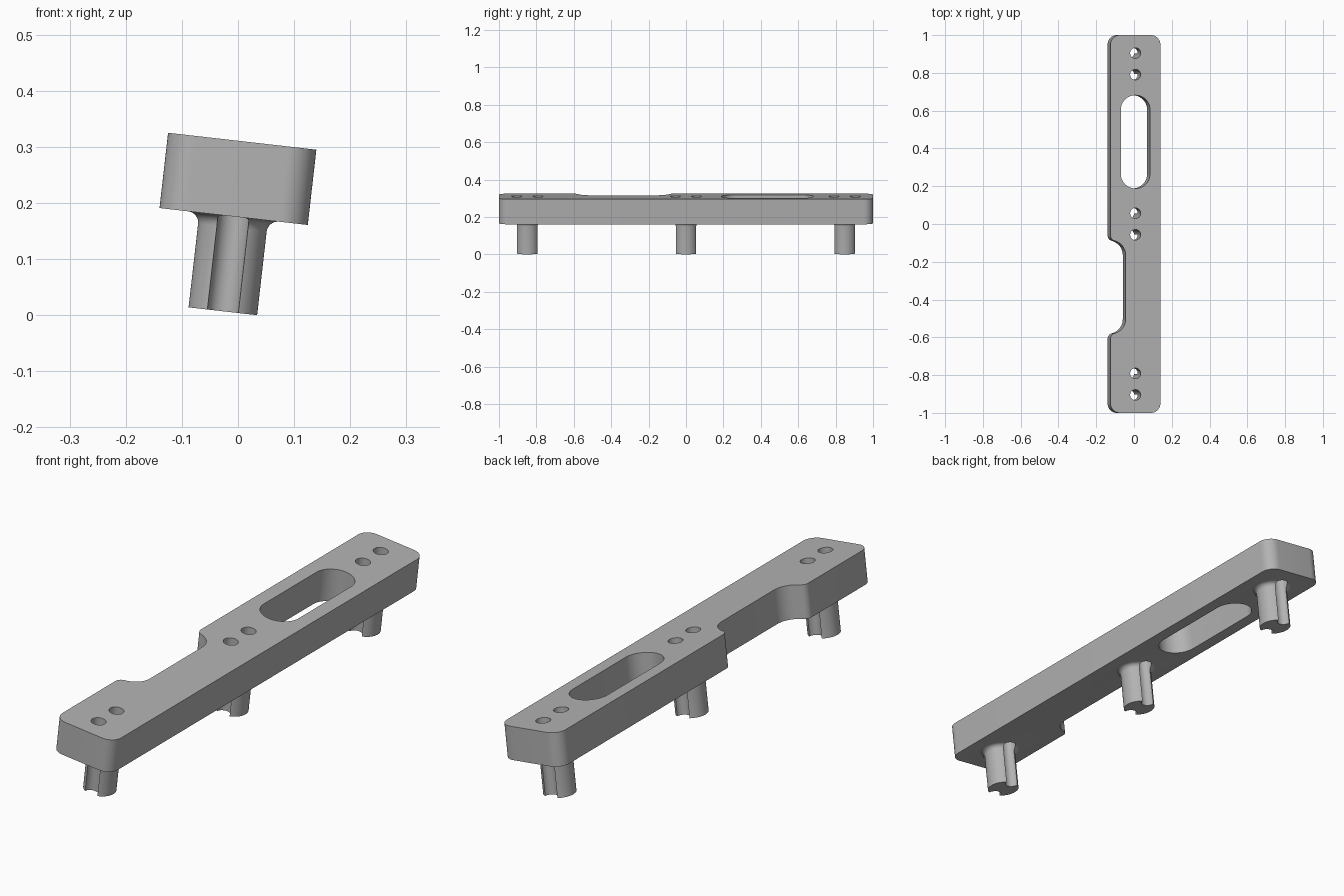
import bpy, bmesh
from math import pi, sin, cos, sqrt, radians, atan2
from mathutils import Vector

cube = bpy.data.objects.get("Cube")
if cube:
    bpy.data.objects.remove(cube, do_unlink=True)

LENGTH, HALF_W = 1.0, 0.133          # half length and half width of the bar
BASE, TOP = 0.170, 0.305             # underside and top of the bar
CORNER, SLOT_R, SLOT_HALF = 0.05, 0.078, 0.169
PEG_R, FLARE, HOLE_R, HOLE_OFF = 0.0615, 0.02, 0.028, 0.057
PEG_Y = (-0.848, 0.0, 0.848)
TILT = radians(6.5)

grey = bpy.data.materials.new("plain_grey")
grey.use_nodes = True
grey.diffuse_color = (0.45, 0.45, 0.45, 1)
grey.node_tree.nodes["Principled BSDF"].inputs["Base Color"].default_value = grey.diffuse_color


def arc(cx, cy, r, a0, a1, n=12):
    return [(cx + r * cos(a0 + (a1 - a0) * i / n),
             cy + r * sin(a0 + (a1 - a0) * i / n)) for i in range(n + 1)]


def prism(bm, outline, z0, z1):
    """Extrude a closed counter-clockwise outline from z0 to z1."""
    low = [bm.verts.new((x, y, z0)) for x, y in outline]
    high = [bm.verts.new((x, y, z1)) for x, y in outline]
    bm.faces.new(low[::-1])
    bm.faces.new(high)
    for i in range(len(low)):
        j = (i + 1) % len(low)
        bm.faces.new((low[i], low[j], high[j], high[i]))


def lathe(bm, profile, y, n=64):
    """Spin (radius, z) points round a vertical axis and cap both ends."""
    rings = [[bm.verts.new((r * cos(2 * pi * i / n), y + r * sin(2 * pi * i / n), z))
              for i in range(n)] for r, z in profile]
    for a, b in zip(rings, rings[1:]):
        for i in range(n):
            j = (i + 1) % n
            bm.faces.new((a[i], a[j], b[j], b[i]))
    bm.faces.new(rings[0][::-1])
    bm.faces.new(rings[-1])


def make_object(name, bm):
    mesh = bpy.data.meshes.new(name)
    bm.to_mesh(mesh)
    bm.free()
    mesh.materials.append(grey)
    obj = bpy.data.objects.new(name, mesh)
    bpy.context.collection.objects.link(obj)
    return obj


def combine(target, tool, operation):
    mod = target.modifiers.new(operation.lower(), "BOOLEAN")
    mod.operation, mod.object, mod.solver = operation, tool, "EXACT"
    bpy.context.view_layer.objects.active = target
    bpy.ops.object.modifier_apply(modifier=mod.name)
    bpy.data.objects.remove(tool, do_unlink=True)


# Bar outline: rounded corners, with a softened recess in the left edge
xc, yc = HALF_W - CORNER, LENGTH - CORNER
outline = (arc(xc, -yc, CORNER, -pi / 2, 0) + arc(xc, yc, CORNER, 0, pi / 2)
           + arc(-xc, yc, CORNER, pi / 2, pi))
mid, cx, lip = -0.334, -0.130, 0.03
lip_x = -HALF_W + lip
rise = sqrt((SLOT_R + lip) ** 2 - (lip_x - cx) ** 2)
turn = atan2(rise, lip_x - cx)
recess = (arc(lip_x, mid + SLOT_HALF + rise, lip, pi, pi + turn, 8)
          + arc(cx, mid + SLOT_HALF, SLOT_R, turn, 0)[1:])
outline += recess + [(x, 2 * mid - y) for x, y in reversed(recess)]
outline += arc(-xc, -yc, CORNER, pi, 1.5 * pi)
bm = bmesh.new()
prism(bm, outline, BASE, TOP)
bar = make_object("mounting_bar", bm)

# Three pegs, flared where they meet the bar
profile = [(PEG_R, 0)] + [(PEG_R + FLARE + r, BASE - FLARE + z)
                          for r, z in arc(0, 0, FLARE, pi, pi / 2, 8)]
profile.append((PEG_R + FLARE, BASE + 0.02))
bm = bmesh.new()
for y in PEG_Y:
    lathe(bm, profile, y)
combine(bar, make_object("pegs", bm), "UNION")

# Long slot, and screw holes that also groove the pegs
bm = bmesh.new()
prism(bm, arc(0, 0.435 + SLOT_HALF, SLOT_R, 0, pi, 24)
      + arc(0, 0.435 - SLOT_HALF, SLOT_R, pi, 2 * pi, 24), BASE - 0.1, TOP + 0.1)
for y in PEG_Y:
    for side in (-1, 1):
        lathe(bm, [(HOLE_R, -0.1), (HOLE_R, TOP + 0.1)], y + side * HOLE_OFF, 40)
combine(bar, make_object("hole_cutter", bm), "DIFFERENCE")

# Smooth the curved walls and lean the whole part sideways
bpy.ops.object.select_all(action="DESELECT")
bar.select_set(True)
bpy.context.view_layer.objects.active = bar
bpy.ops.object.shade_smooth_by_angle(angle=radians(30))
bar.rotation_euler = (0, TILT, 0)
bar.location = Vector((-0.027, 0, PEG_R * sin(TILT)))
